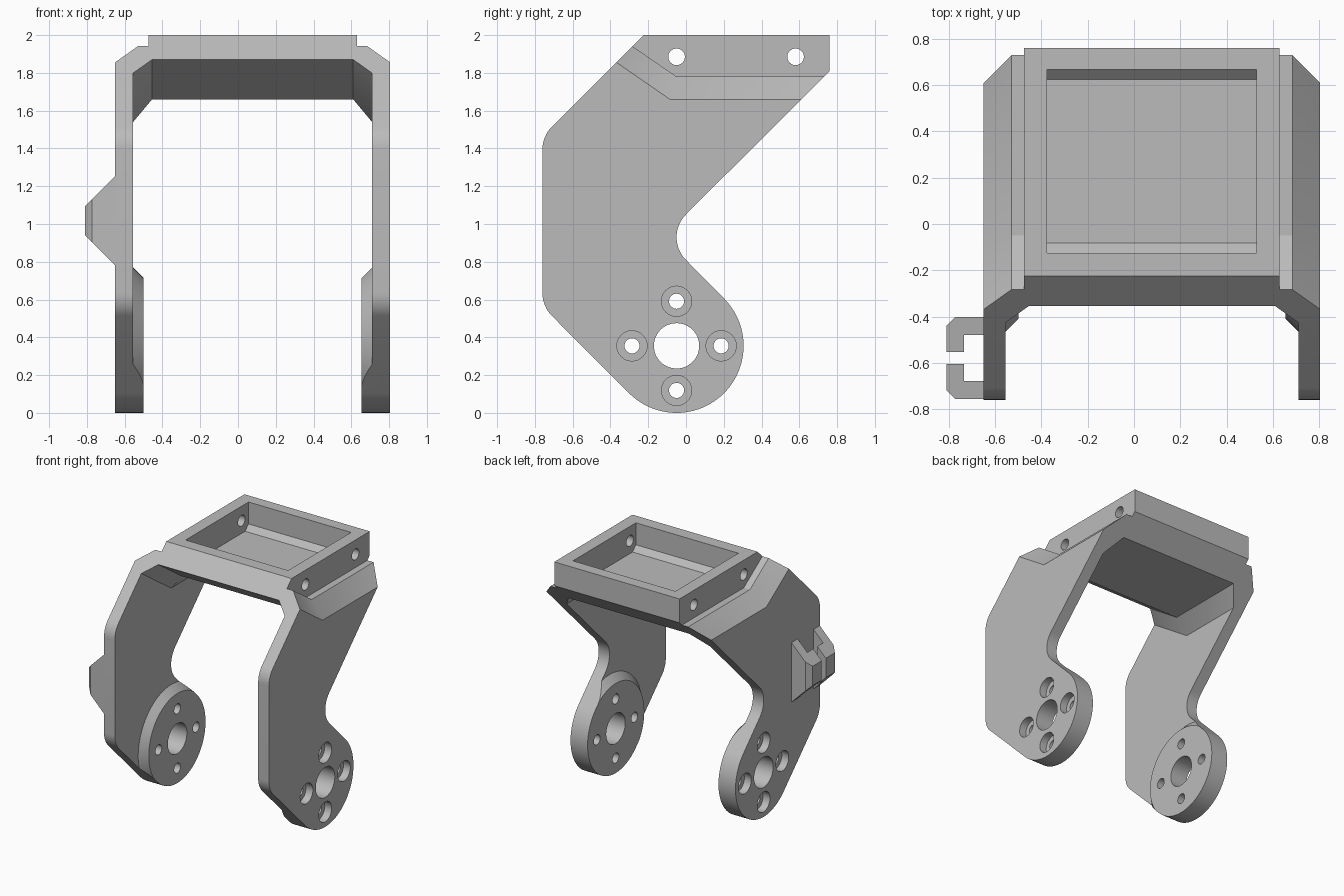
import bpy, bmesh, math
from mathutils import Vector, Matrix

if "Cube" in bpy.data.objects:
    bpy.data.objects.remove(bpy.data.objects["Cube"])

grey = bpy.data.materials.new("plain grey")
grey.use_nodes = True
COLOUR = (0.5, 0.5, 0.5, 1)
grey.diffuse_color = COLOUR
grey.node_tree.nodes["Principled BSDF"].inputs["Base Color"].default_value = COLOUR

CX = 0.0775            # mid plane between the two arms
HUB = (-0.05, 0.355)   # y, z of the pivot


def loft(name, rings):
    """Closed solid through a list of equal-length point rings."""
    bm = bmesh.new()
    vs = [[bm.verts.new(p) for p in ring] for ring in rings]
    n = len(vs[0])
    for a, b in zip(vs, vs[1:]):
        for i in range(n):
            j = (i + 1) % n
            bm.faces.new((a[i], a[j], b[j], b[i]))
    bm.faces.new(vs[0])
    bm.faces.new(vs[-1])
    bmesh.ops.recalc_face_normals(bm, faces=bm.faces)
    mesh = bpy.data.meshes.new(name)
    bm.to_mesh(mesh)
    bm.free()
    mesh.materials.append(grey)
    ob = bpy.data.objects.new(name, mesh)
    bpy.context.collection.objects.link(ob)
    return ob


def prism(name, pts, axis, lo, hi):
    """Extrude a 2D outline along x, y or z."""
    def place(p, d):
        q = list(p)
        q.insert(axis, d)
        return q
    return loft(name, [[place(p, d) for p in pts] for d in (lo, hi)])


def disc(name, x0, x1, r0, r1, y, z, n=48):
    """Round bar or cone lying along x."""
    def ring(x, r):
        return [(x, y + r * math.cos(math.tau * i / n),
                 z + r * math.sin(math.tau * i / n)) for i in range(n)]
    return loft(name, [ring(x0, r0), ring(x1, r1)])


def combine(ob, tool, op):
    tool.hide_render = True
    mod = ob.modifiers.new(op, "BOOLEAN")
    mod.operation, mod.object, mod.solver = op, tool, "EXACT"
    bpy.context.view_layer.objects.active = ob
    bpy.ops.object.modifier_apply(modifier=mod.name)
    bpy.data.objects.remove(tool)


def arc(cy, cz, r, a0, a1, n):
    return [(cy + r * math.cos(math.radians(a0 + (a1 - a0) * i / n)),
             cz + r * math.sin(math.radians(a0 + (a1 - a0) * i / n)))
            for i in range(n + 1)]


# Bridge and arms: an upside-down U whose top bends upwards at the front
half = [(0.7275, -1, -0.05), (0.7275, 1.66, -0.085), (0.6075, 1.78, -0.05),
        (0.5525, 1.78, -0.05), (0.5525, 3, -0.05)]
inner = [(0.5325, 1.66, -0.05), (0.6325, 1.54, -0.05), (0.6325, -1, -0.05)]


def both_sides(pts):
    return pts + [(-x, z, b) for x, z, b in reversed(pts)]


section = both_sides(half)
section += [(-x, z, b) for x, z, b in reversed(inner)] + inner


def station(y):
    ring = []
    for x, z, bend in section:
        yy = bend if y is None else y
        rise = 0.69 * max(0, bend - yy) if z > 0 else 0
        ring.append((CX + x, yy, z + rise))
    return ring


body = loft("bracket_body", [station(-1), station(None), station(1)])

# Chamfered pivot bosses on the inside of each arm
for s in (-1, 1):
    combine(body, disc("boss", CX + s * 0.66, CX + s * 0.5775, 0.4425, 0.36, *HUB, 96), "UNION")

# Trim everything to the side outline
outline = [(-0.225, 2), (0.76, 2), (0.76, 1.81)]
outline += arc(0.12, 0.93, 0.17, 135, 225, 14)
outline += arc(*HUB, 0.355, 45, -135, 48)
outline += arc(-0.59, 0.634, 0.17, 225, 180, 8)
outline += arc(-0.59, 1.395, 0.17, 180, 135, 8)
combine(body, prism("side_outline", outline, 0, -1, 1), "INTERSECT")

# Pivot bores, screw holes and counterbores
combine(body, disc("bore", -1, 1, 0.12, 0.12, *HUB), "DIFFERENCE")
for k in range(4):
    a = k * math.pi / 2
    y, z = HUB[0] + 0.236 * math.cos(a), HUB[1] + 0.236 * math.sin(a)
    combine(body, disc("screw_hole", -1, 1, 0.04, 0.04, y, z, 32), "DIFFERENCE")
    for s in (-1, 1):
        combine(body, disc("counterbore", CX + s * 0.667, CX + s * 0.9,
                           0.08, 0.08, y, z, 32), "DIFFERENCE")

# Tray recess with sloped foot at front and back, then its cross holes
recess = [(-0.125, 2.2), (-0.125, 1.825), (-0.083, 1.783),
          (0.625, 1.783), (0.668, 1.825), (0.668, 2.2)]
combine(body, prism("tray_recess", recess, 0, -0.375, 0.53), "DIFFERENCE")
for y in (-0.05, 0.58):
    combine(body, disc("cross_hole", -1, 1, 0.044, 0.044, y, 1.885, 32), "DIFFERENCE")

# Slotted cable clip on the right arm, tapered above and below
jaw = [(-0.64, 0.178), (-0.772, 0.178), (-0.81, 0.14), (-0.81, 0.026),
       (-0.735, 0.026), (-0.735, 0.1), (-0.64, 0.1)]
taper = [(-0.6, 0.73), (-0.6, 1.305), (-0.81, 1.095), (-0.81, 0.94)]
for s, side in ((1, "back"), (-1, "front")):
    clip = prism("cable_clip_" + side, [(x, -0.579 + s * y) for x, y in jaw], 2, 0.5, 1.5)
    combine(clip, prism("taper", taper, 1, -1, 0), "INTERSECT")

# Smooth the rounded surfaces, keep machined edges crisp
for ob in list(bpy.context.collection.objects):
    if ob.name.startswith(("bracket", "cable")):
        bpy.ops.object.select_all(action="DESELECT")
        ob.select_set(True)
        bpy.context.view_layer.objects.active = ob
        bpy.ops.object.shade_smooth_by_angle(angle=math.radians(25))
